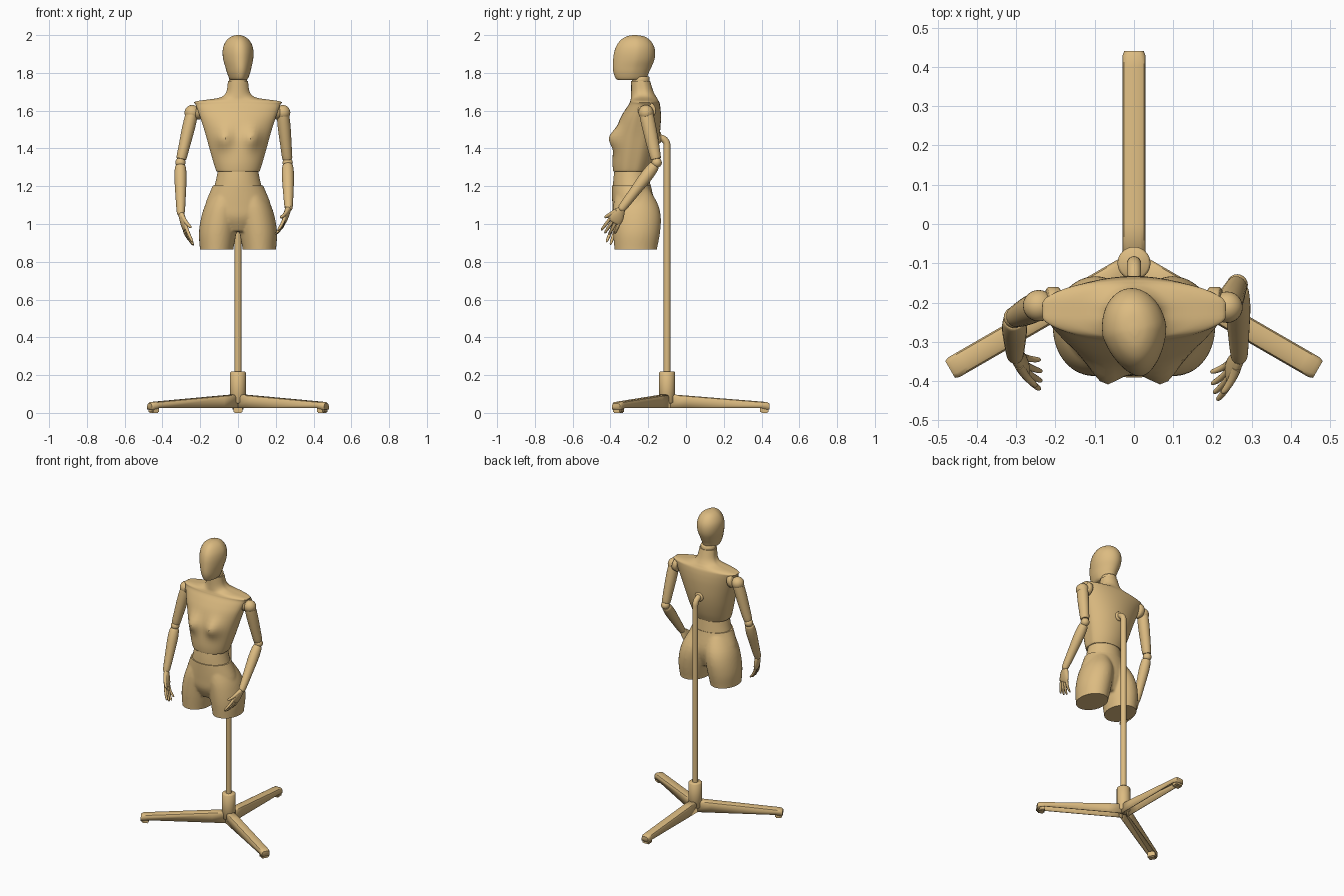
import bpy, bmesh, math
from mathutils import Vector, Matrix

if "Cube" in bpy.data.objects:
    bpy.data.objects.remove(bpy.data.objects["Cube"])

tan = bpy.data.materials.new("tan")
tan.diffuse_color = (0.72, 0.5, 0.22, 1)
tan.use_nodes = True
tan.node_tree.nodes["Principled BSDF"].inputs["Base Color"].default_value = tan.diffuse_color
N = 48


def finish(bm, name, angle=40):
    bmesh.ops.recalc_face_normals(bm, faces=bm.faces)
    me = bpy.data.meshes.new(name)
    bm.to_mesh(me)
    bm.free()
    ob = bpy.data.objects.new(name, me)
    bpy.context.collection.objects.link(ob)
    me.materials.append(tan)
    shade(ob, angle)
    return ob


def shade(ob, angle=40):
    bpy.ops.object.select_all(action='DESELECT')
    ob.select_set(True)
    bpy.context.view_layer.objects.active = ob
    bpy.ops.object.shade_smooth_by_angle(angle=math.radians(angle))


def smooth_rows(rows, n=4):
    """Catmull-Rom resampling of a list of number rows."""
    out = []
    for i in range(len(rows) - 1):
        a, b, c, d = (rows[max(i - 1, 0)], rows[i], rows[i + 1], rows[min(i + 2, len(rows) - 1)])
        for k in range(n):
            t = k / n
            out.append([0.5 * (2*q + (r - p)*t + (2*p - 5*q + 4*r - s)*t*t + (3*q - p - 3*r + s)*t**3)
                        for p, q, r, s in zip(a, b, c, d)])
    return out + [list(rows[-1])]


def add_rings(bm, rings):
    """Skin a stack of closed rings and cap both ends."""
    vs = [[bm.verts.new(p) for p in ring] for ring in rings]
    n = len(vs[0])
    for a, b in zip(vs, vs[1:]):
        for i in range(n):
            j = (i + 1) % n
            bm.faces.new((a[i], a[j], b[j], b[i]))
    bm.faces.new(vs[0][::-1])
    bm.faces.new(vs[-1])


def body_rings(rows, flat=1.0, taper=0.0, cx=False, bump=None):
    """Horizontal sections from rows of z, half width, front y, back y (, centre x)."""
    rings = []
    for row in smooth_rows(rows):
        z, hw, yf, yb = row[:4]
        ring = []
        for i in range(N):
            a = 2 * math.pi * i / N
            c, s = math.cos(a), math.sin(a)
            x = hw * max(-1, min(1, flat * c)) * (1 - taper * max(0, -s))
            y = (yf + yb) / 2 + (yb - yf) / 2 * s
            if bump and s < 0:
                y -= bump(x, z)
            ring.append((x + (row[4] if cx else 0), y, z))
        rings.append(ring)
    return rings


def limb_rings(p0, p1, radii, side=(0, 1, 0), curl=0, n=24):
    """Elliptical sections (t, r_side, r_normal) from p0 to p1, bending by curl."""
    p0, p1 = Vector(p0), Vector(p1)
    d = (p1 - p0).normalized()
    w = Vector(side)
    w = (w - d * w.dot(d)).normalized()
    nn = d.cross(w)
    return [[p0.lerp(p1, t) + nn * (curl * t * t + rn * math.sin(2*math.pi*i/n))
             + w * (rs * math.cos(2*math.pi*i/n)) for i in range(n)]
            for t, rs, rn in smooth_rows(radii, 3)]


def limb(name, *args, **kw):
    bm = bmesh.new()
    add_rings(bm, limb_rings(*args, **kw))
    return finish(bm, name)


def ball(name, p, r):
    bm = bmesh.new()
    bmesh.ops.create_uvsphere(bm, u_segments=24, v_segments=14, radius=r, matrix=Matrix.Translation(p))
    return finish(bm, name)


def cylinder(name, p0, p1, r, bevel=0.004):
    L = (Vector(p1) - Vector(p0)).length
    bm = bmesh.new()
    t = bevel / L
    side = (1, 0, 0) if abs(p1[0] - p0[0]) < 0.5 * L else (0, 1, 0)
    rings = limb_rings(p0, p1, [(0, r, r), (1, r, r)], side, n=32)
    lo, hi = Vector(p0), Vector(p1)

    def ring_at(f, k):
        c = lo.lerp(hi, f)
        return [c + (v - lo) * k for v in rings[0]]
    add_rings(bm, [ring_at(0, 1 - bevel/r), ring_at(t, 1), ring_at(1 - t, 1), ring_at(1, 1 - bevel/r)])
    return finish(bm, name, 50)


# head, turned slightly to one side
bm = bmesh.new()
add_rings(bm, body_rings([
    (1.762, .040, -.362, -.225), (1.772, .050, -.374, -.208), (1.80, .061, -.385, -.197),
    (1.83, .069, -.389, -.183), (1.87, .079, -.387, -.167), (1.91, .082, -.381, -.163),
    (1.945, .076, -.368, -.171), (1.975, .058, -.345, -.192), (1.993, .034, -.315, -.222),
    (2.0, .008, -.283, -.262)], taper=.2))
piv = Vector((0, -.265, 0))
bmesh.ops.rotate(bm, verts=bm.verts, cent=piv, matrix=Matrix.Rotation(math.radians(9), 3, 'Z'))
finish(bm, "head")
cylinder("neck_joint", (0, -.24, 1.74), (0, -.24, 1.78), .047)

# torso with shoulders, bust and neck
def bust(x, z):
    return .04 * math.exp(-((abs(x) - .075) / .042)**2 - ((z - 1.455) / .055)**2)

bm = bmesh.new()
add_rings(bm, body_rings([
    (1.278, .112, -.383, -.193), (1.285, .117, -.386, -.19), (1.33, .131, -.389, -.172),
    (1.40, .151, -.385, -.152), (1.47, .17, -.376, -.139), (1.55, .195, -.352, -.133),
    (1.60, .212, -.325, -.134), (1.632, .225, -.303, -.138), (1.646, .231, -.297, -.142),
    (1.655, .19, -.294, -.147), (1.664, .12, -.292, -.152), (1.677, .08, -.291, -.16),
    (1.705, .06, -.29, -.174), (1.757, .053, -.29, -.19)], flat=1.05, bump=bust))
finish(bm, "torso")

# waist insert
bm = bmesh.new()
add_rings(bm, body_rings([(1.19, .127, -.387, -.187), (1.24, .115, -.384, -.192), (1.29, .105, -.378, -.197)]))
finish(bm, "waist")

# pelvis and thigh stumps, fused then cut flat
bm = bmesh.new()
add_rings(bm, body_rings([
    (1.23, .122, -.39, -.19), (1.20, .135, -.392, -.185), (1.10, .174, -.39, -.165),
    (1.03, .165, -.384, -.172), (.96, .09, -.35, -.20)][::-1]))
for s in (-1, 1):
    add_rings(bm, body_rings([
        (.83, .086, -.376, -.158, s*.114), (.87, .089, -.379, -.153, s*.113),
        (.95, .099, -.386, -.138, s*.108), (1.03, .1, -.388, -.133, s*.096),
        (1.1, .094, -.385, -.147, s*.08), (1.18, .07, -.37, -.19, s*.06)], cx=True))
pelvis = finish(bm, "pelvis")
m = pelvis.modifiers.new("fuse", 'REMESH')
m.mode, m.voxel_size = 'VOXEL', .007
m2 = pelvis.modifiers.new("soften", 'SMOOTH')
m2.factor, m2.iterations = .5, 8
for name in ("fuse", "soften"):
    bpy.ops.object.modifier_apply(modifier=name)
bm = bmesh.new()
bm.from_mesh(pelvis.data)
for z, up in ((.865, -1), (1.205, 1)):
    bmesh.ops.bisect_plane(bm, geom=bm.verts[:] + bm.edges[:] + bm.faces[:], plane_co=(0, 0, z),
                           plane_no=(0, 0, up), clear_outer=True)
    bmesh.ops.holes_fill(bm, edges=[e for e in bm.edges if e.is_boundary], sides=0)
bm.to_mesh(pelvis.data)
bm.free()
shade(pelvis)

# arms: shoulder, elbow, wrist, finger tip, thumb direction
arms = {
    "right": (-1, (-.243, -.208, 1.59), (-.305, -.238, 1.325), (-.303, -.335, 1.06), (-.25, -.395, .875), (.2, -1, .2)),
    "left": (1, (.237, -.212, 1.59), (.263, -.155, 1.325), (.268, -.338, 1.085), (.215, -.425, .935), (0, -1, .3))}
for tag, (s, sh, el, wr, tip, thumb) in arms.items():
    sh, el, wr, tip = map(Vector, (sh, el, wr, tip))
    cylinder(tag + "_shoulder_disc", (s*.19, -.207, 1.598), (s*.222, -.207, 1.603), .047)
    ball(tag + "_shoulder_ball", sh, .04)
    limb(tag + "_upper_arm", sh, sh.lerp(el, .93),
         [(-.05, .024, .02), (0, .036, .031), (.3, .037, .034), (.7, .033, .03), (.97, .028, .027), (1, .024, .023)])
    ball(tag + "_elbow", el, .027)
    limb(tag + "_forearm", el.lerp(wr, .06), wr,
         [(0, .024, .024), (.04, .029, .029), (.25, .033, .032), (.6, .028, .028), (.97, .023, .022), (1, .019, .018)])
    ball(tag + "_wrist", wr, .02)
    # hand: palm, four fingers and thumb
    d = (tip - wr).normalized()
    w = Vector(thumb)
    w = (w - d * w.dot(d)).normalized()
    inward = s * -.018 * (1 if d.cross(w).x > 0 else -1)
    L = (tip - wr).length
    bm = bmesh.new()
    add_rings(bm, limb_rings(wr, wr + d * .5 * L,
              [(.0, .016, .014), (.15, .023, .016), (.6, .036, .016), (.95, .036, .012), (1.03, .028, .006)], w))
    prof = [(0, .009, .009), (.5, .0085, .0085), (.9, .0065, .0065), (1, .002, .002)]
    for k, length in ((1.5, .46), (.5, .5), (-.5, .48), (-1.5, .38)):
        base = wr + d * .46 * L + w * k * .018
        add_rings(bm, limb_rings(base, base + d * length * L + w * k * .006, prof, w,
                                 curl=inward * (1 - .3 * k), n=10))
    base = wr + d * .15 * L + w * .018
    add_rings(bm, limb_rings(base, base + d * .4 * L + w * .036, 
              [(0, .013, .012), (.5, .011, .01), (.9, .008, .008), (1, .002, .002)], w, curl=inward, n=10))
    finish(bm, tag + "_hand", 60)

# pole bent into the back
HUB = -.10
path = [(HUB, .19), (HUB, 1.415)] + [
    (HUB - .042 + .042*math.cos(a), 1.415 + .042*math.sin(a)) for a in [math.pi/2*k/8 for k in range(1, 9)]] + [(-.17, 1.457)]
bm = bmesh.new()
rings = []
for i, (y, z) in enumerate(path):
    (ya, za), (yb, zb) = path[max(i - 1, 0)], path[min(i + 1, len(path) - 1)]
    t = Vector((0, yb - ya, zb - za)).normalized()
    up = Vector((1, 0, 0)).cross(t)
    rings.append([Vector((0, y, z)) + .018 * (Vector((1, 0, 0)) * math.cos(a) + up * math.sin(a))
                  for a in [2 * math.pi * k / 24 for k in range(24)]])
add_rings(bm, rings)
finish(bm, "pole")
cylinder("back_flange", (0, -.133, 1.457), (0, -.16, 1.457), .03)
cylinder("hub", (0, HUB, .05), (0, HUB, .22), .042, .006)

# three hollow tapered legs with foot pads
for i, ang in enumerate((90, 210, 330)):
    bm = bmesh.new()
    rows = []
    for r, top, low, k in ((0, .1, .025, 1), (.1, .092, .025, 1), (.50, .06, .025, 1), (.53, .057, .018, 1), (.541, .05, .018, .85)):
        prof = [(-.029, low), (-.029, top - .014), (-.025, top - .004), (-.016, top),
                (.016, top), (.025, top - .004), (.029, top - .014), (.029, low)]
        rows.append([bm.verts.new((r, y * k, z)) for y, z in prof])
    for a, b in zip(rows, rows[1:]):
        for j in range(7):
            bm.faces.new((a[j], a[j+1], b[j+1], b[j]))
    bm.faces.new(rows[-1])
    leg = finish(bm, f"base_leg_{i+1}")
    sol = leg.modifiers.new("wall", 'SOLIDIFY')
    sol.thickness, sol.offset = .005, -1
    bm = bmesh.new()
    bmesh.ops.create_cube(bm, size=1, matrix=Matrix.Translation((.515, 0, .021)) @ Matrix.Diagonal((.044, .05, .042, 1)))
    bmesh.ops.bevel(bm, geom=bm.edges[:], offset=.006, segments=2, affect='EDGES')
    pad = finish(bm, f"foot_pad_{i+1}")
    for ob in (leg, pad):
        ob.location = (0, HUB, 0)
        ob.rotation_euler.z = math.radians(ang)
